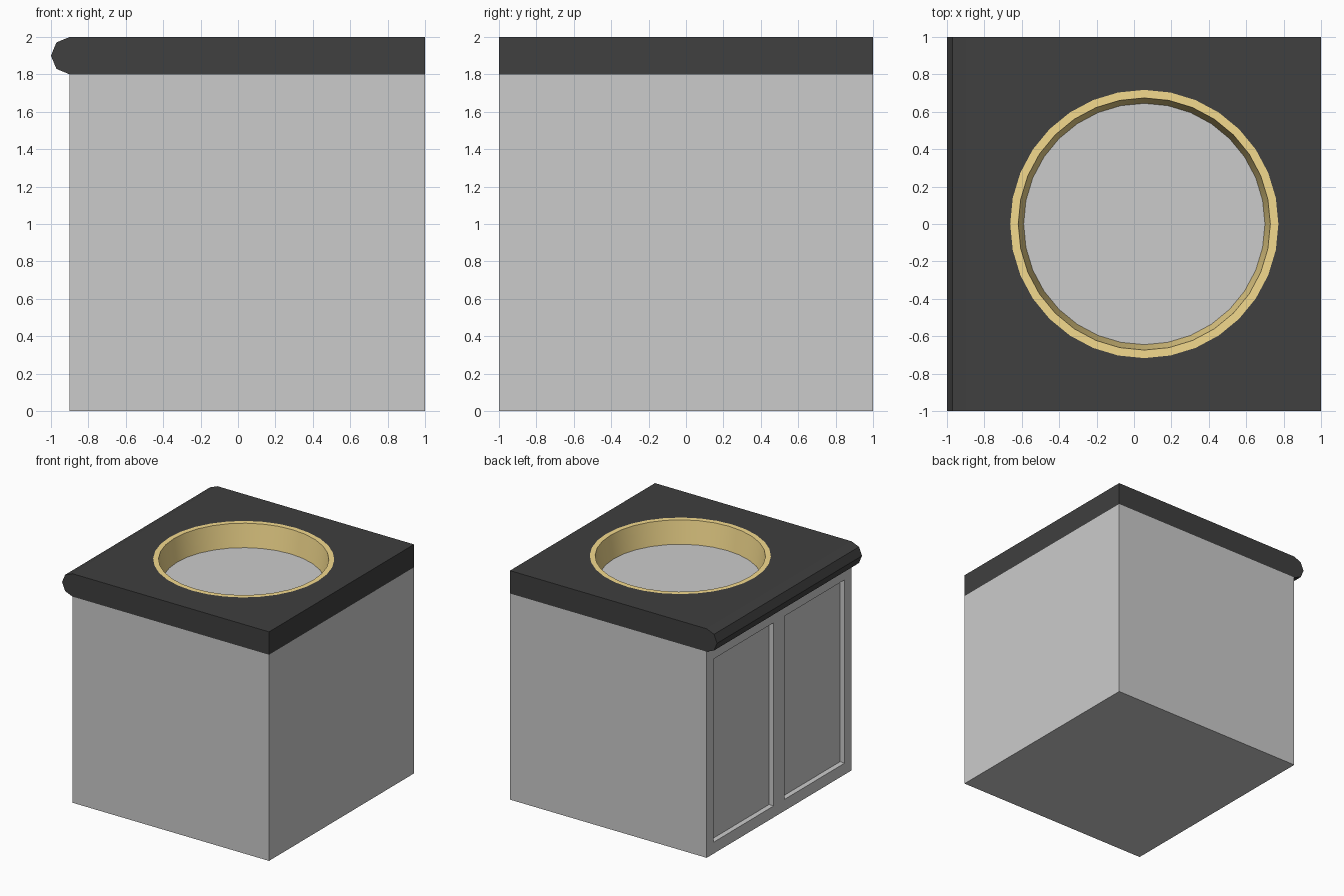
import bpy, bmesh
from math import sin, cos, pi, radians

if "Cube" in bpy.data.objects:
    bpy.data.objects.remove(bpy.data.objects["Cube"])

SINK_X, SINK_R, SIDES = 0.055, 0.717, 32


def new_object(name, bm, color=None):
    bmesh.ops.recalc_face_normals(bm, faces=bm.faces[:])
    mesh = bpy.data.meshes.new(name)
    bm.to_mesh(mesh)
    bm.free()
    obj = bpy.data.objects.new(name, mesh)
    bpy.context.collection.objects.link(obj)
    if color:
        mat = bpy.data.materials.new(name + "_colour")
        mat.diffuse_color = (*color, 1)
        mat.use_nodes = True
        mat.node_tree.nodes["Principled BSDF"].inputs["Base Color"].default_value = mat.diffuse_color
        mesh.materials.append(mat)
    return obj


def box(name, lo, hi):
    bm = bmesh.new()
    bmesh.ops.create_cube(bm, size=1)
    for v in bm.verts:
        v.co = [a + (c + 0.5) * (b - a) for a, b, c in zip(lo, hi, v.co)]
    return new_object(name, bm)


def revolve(name, profile, color=None):
    """Closed ring from a closed (radius, z) profile around the sink centre."""
    bm = bmesh.new()
    rings = [[bm.verts.new((SINK_X + r * cos(2 * pi * i / SIDES),
                            r * sin(2 * pi * i / SIDES), z))
              for i in range(SIDES)] for r, z in profile]
    for k, a in enumerate(rings):
        b = rings[(k + 1) % len(rings)]
        for i in range(SIDES):
            j = (i + 1) % SIDES
            bm.faces.new((a[i], a[j], b[j], b[i]))
    return new_object(name, bm, color)


def cut(obj, cutter):
    cutter.hide_render = True
    mod = obj.modifiers.new("cut", 'BOOLEAN')
    mod.operation, mod.solver, mod.object = 'DIFFERENCE', 'EXACT', cutter
    bpy.context.view_layer.objects.active = obj
    bpy.ops.object.modifier_apply(modifier=mod.name)
    bpy.data.objects.remove(cutter)


# Cabinet body with two recessed door panels on the left side
cabinet = box("cabinet", (-0.9, -1, 0), (1, 1, 1.8))
for y0, y1 in ((-0.905, -0.075), (0.075, 0.905)):
    cut(cabinet, box("door_cutter", (-1.1, y0, 0.1), (-0.855, y1, 1.7)))

# Countertop: half-round left edge, extruded along y
bm = bmesh.new()
profile = [(1, 1.8), (1, 2)] + [
    (-0.9 - 0.1 * sin(pi * i / 4), 1.9 + 0.1 * cos(pi * i / 4)) for i in range(5)]
face = bm.faces.new([bm.verts.new((x, -1, z)) for x, z in profile])
ext = bmesh.ops.extrude_face_region(bm, geom=[face])
for v in ext["geom"]:
    if isinstance(v, bmesh.types.BMVert):
        v.co.y = 1
counter = new_object("countertop", bm, (0.05, 0.05, 0.05))

# Round opening in the countertop
bm = bmesh.new()
bmesh.ops.create_cone(bm, cap_ends=True, segments=SIDES,
                      radius1=SINK_R, radius2=SINK_R, depth=1)
bmesh.ops.translate(bm, verts=bm.verts[:], vec=(SINK_X, 0, 1.9))
cut(counter, new_object("opening_cutter", bm))

# Gold basin ring with a tapered inner wall
basin = revolve("basin_ring", [(SINK_R, 1.8), (0.645, 1.8), (0.674, 2), (SINK_R, 2)],
                (0.9, 0.7, 0.27))
bpy.ops.object.select_all(action='DESELECT')
basin.select_set(True)
bpy.context.view_layer.objects.active = basin
bpy.ops.object.shade_smooth_by_angle(angle=radians(30))
